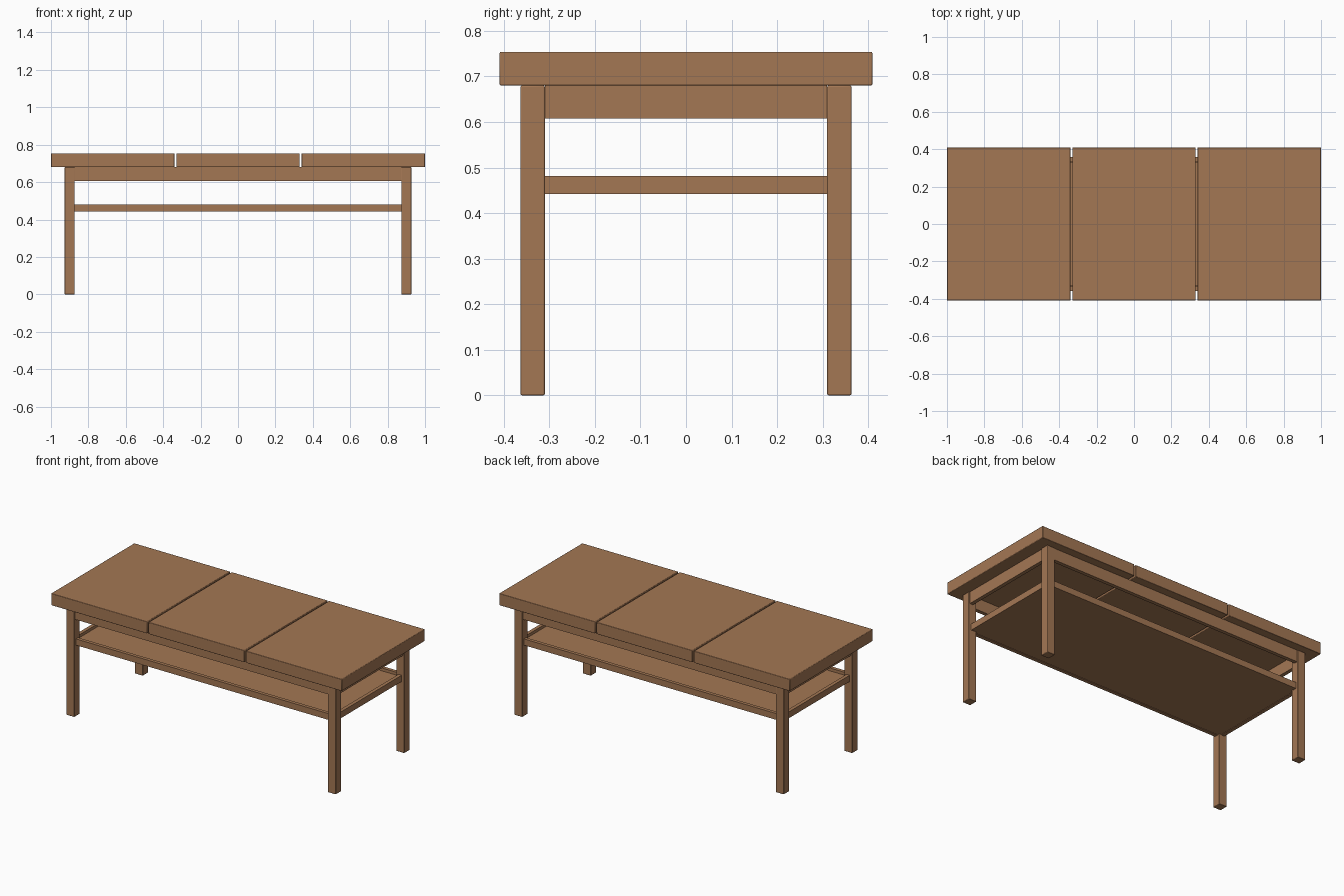
import bpy

if "Cube" in bpy.data.objects:
    bpy.data.objects.remove(bpy.data.objects["Cube"])

wood = bpy.data.materials.new("warm_brown_wood")
wood.diffuse_color = (0.37, 0.185, 0.088, 1.0)
wood.use_nodes = True
wood.node_tree.nodes["Principled BSDF"].inputs["Base Color"].default_value = wood.diffuse_color


def box(name, x, y, z, bevel=0.0):
    """Box from (min, max) ranges on each axis, with an optional small chamfer."""
    bpy.ops.mesh.primitive_cube_add(size=1, location=[(a + b) / 2 for a, b in (x, y, z)])
    ob = bpy.context.object
    ob.name = name
    ob.scale = [b - a for a, b in (x, y, z)]
    bpy.ops.object.transform_apply(location=False, rotation=False, scale=True)
    ob.data.materials.append(wood)
    if bevel:
        mod = ob.modifiers.new("soft_edges", 'BEVEL')
        mod.width = bevel
        mod.segments = 2
        bpy.ops.object.shade_smooth_by_angle()
    return ob


def span(s, a, b):
    """Range a..b mirrored to the side given by sign s."""
    return tuple(sorted((s * a, s * b)))


LEG_X, LEG_Y = (0.873, 0.927), (0.31, 0.363)
INNER_X, INNER_Y = (-0.873, 0.873), (-0.31, 0.31)
TOP_Z, APRON_Z, RAIL_Z = (0.68, 0.754), (0.607, 0.68), (0.442, 0.481)

# Three thick top panels with narrow gaps
for name, cx in (("left", -0.67), ("middle", 0), ("right", 0.67)):
    box(f"{name}_top_panel", (cx - 0.33, cx + 0.33), (-0.409, 0.409), TOP_Z, 0.003)

# Square legs
for sx, side in ((-1, "left"), (1, "right")):
    for sy, end in ((-1, "front"), (1, "back")):
        box(f"{end}_{side}_leg", span(sx, *LEG_X), span(sy, *LEG_Y), (0, 0.68), 0.003)

# Aprons under the top and rails around the shelf, running between the legs
for s, end, side in ((-1, "front", "left"), (1, "back", "right")):
    box(f"{end}_apron", INNER_X, span(s, 0.335, 0.358), APRON_Z)
    box(f"{side}_apron", span(s, 0.897, 0.92), INNER_Y, APRON_Z)
    box(f"{end}_shelf_rail", INNER_X, span(s, 0.325, 0.347), RAIL_Z)
    box(f"{side}_shelf_rail", span(s, 0.888, 0.91), INNER_Y, RAIL_Z)

# Thin shelf board: one wide piece between the rails, notched at the legs
box("shelf_board", INNER_X, (-0.325, 0.325), (0.445, 0.463))
for s, side in ((-1, "left"), (1, "right")):
    box(f"{side}_shelf_end", span(s, 0.873, 0.888), INNER_Y, (0.445, 0.463))
